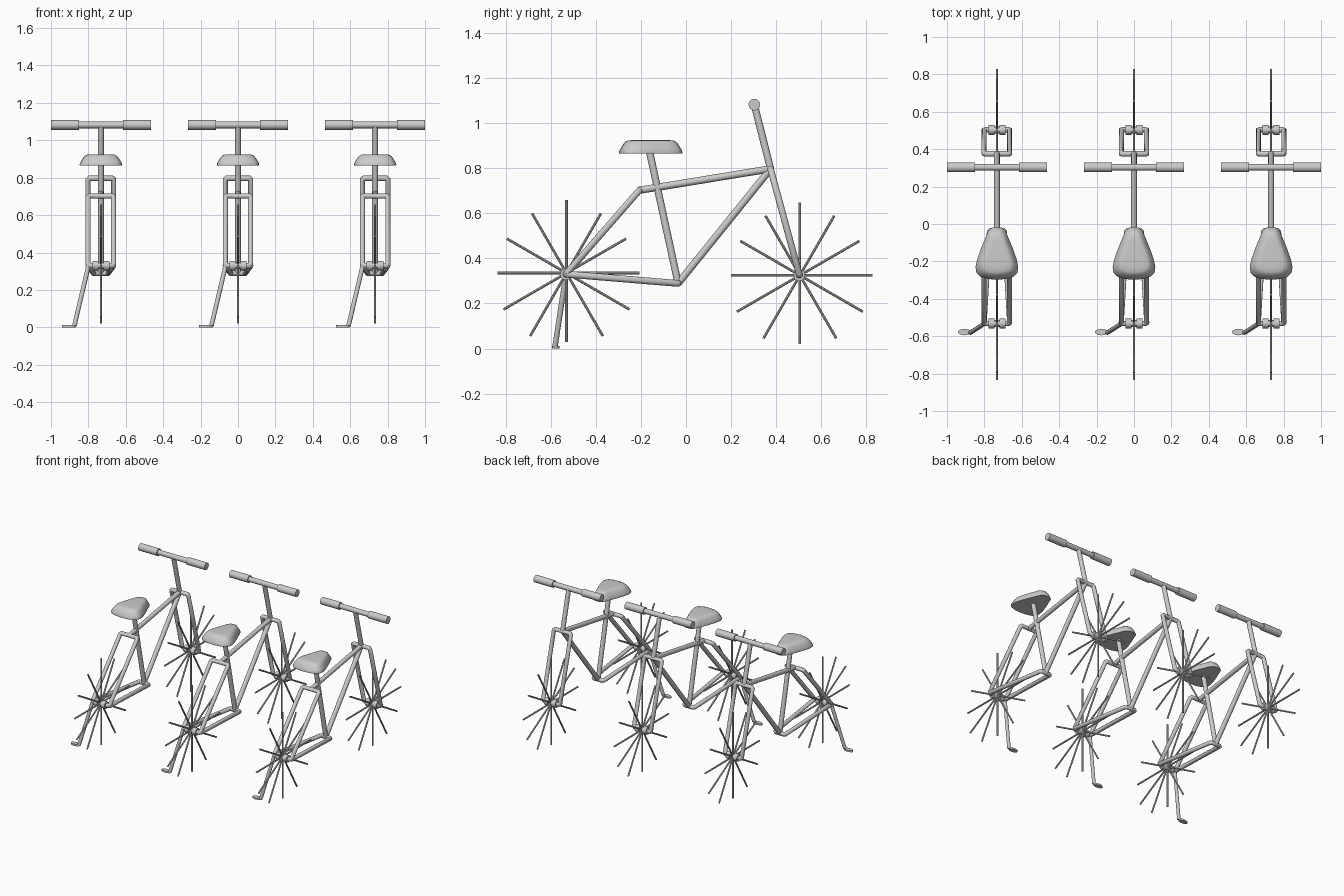
import bpy, bmesh
from math import sin, cos, radians
from mathutils import Vector

if "Cube" in bpy.data.objects:
    bpy.data.objects.remove(bpy.data.objects["Cube"])

parts = []


def finish(ob, angle=40):
    bpy.ops.object.select_all(action='DESELECT')
    ob.select_set(True)
    bpy.context.view_layer.objects.active = ob
    if ob.type == 'CURVE':
        bpy.ops.object.convert(target='MESH')
    ob = bpy.context.view_layer.objects.active
    bpy.ops.object.shade_smooth_by_angle(angle=radians(angle))
    parts.append(ob)


def tube(name, paths, r, closed=False, res=4):
    """Round tubes swept along one or more point paths."""
    cu = bpy.data.curves.new(name, 'CURVE')
    cu.dimensions = '3D'
    cu.bevel_depth = r
    cu.bevel_resolution = res
    cu.use_fill_caps = True
    for pts in paths:
        sp = cu.splines.new('POLY')
        sp.points.add(len(pts) - 1)
        for p, c in zip(sp.points, pts):
            p.co = (*c, 1)
        sp.use_cyclic_u = closed
    ob = bpy.data.objects.new(name, cu)
    bpy.context.collection.objects.link(ob)
    finish(ob)


def bracket(a, b, wa, wb, c=0.008):
    """Closed loop between points a and b (y, z), half widths wa and wb, corners chamfered."""
    A, B = Vector((0, *a)), Vector((0, *b))
    d = (B - A).normalized() * c
    half = [(wa - c, A), (wa, A + d), (wb, B - d), (wb - c, B)]
    pts = [(x, p.y, p.z) for x, p in half]
    return pts + [(-x, y, z) for x, y, z in reversed(pts)]


rear, front = (-0.532, 0.33), (0.503, 0.326)
bottom, head, rear_top = (-0.035, 0.289), (0.375, 0.797), (-0.207, 0.702)
seat_post = (-0.162, 0.875)
bar = (0.303, 1.082)

# Frame tubes on the centre plane
for name, a, b in (("top_tube", rear_top, head), ("down_tube", bottom, head),
                   ("seat_tube", bottom, seat_post), ("handlebar_stem", head, bar)):
    tube(name, [[(0, *a), (0, *b)]], 0.016)

# Fork and rear stays
tube("front_fork", [bracket(head, front, 0.068, 0.068)], 0.015, True)
tube("seat_stays", [bracket(rear_top, rear, 0.068, 0.068)], 0.015, True)
tube("chain_stays", [bracket(bottom, rear, 0.04, 0.068)], 0.015, True)

# Handlebar and grips
tube("handlebar", [[(-0.2, *bar), (0.2, *bar)]], 0.018)
tube("grips", [[(s * 0.118, *bar), (s * 0.267, *bar)] for s in (-1, 1)], 0.026, res=6)

# Hubs and spokes; each spoke runs through the hub, slightly off centre
for name, (y, z), lift in (("rear", rear, 0.005), ("front", front, -0.001)):
    tube(name + "_hub", [[(-0.045, y, z), (0.045, y, z)]], 0.018)
    tube(name + "_hub_flanges", [[(s * 0.014, y, z), (s * 0.045, y, z)] for s in (-1, 1)], 0.026)
    spokes = []
    for deg in (0, 90, 210, 240, 300, 330):
        c, s = cos(radians(deg)), sin(radians(deg))
        spokes.append([(0, y + 0.002 + c * t, z + lift + s * t) for t in (-0.305, 0.323)])
    tube(name + "_spokes", spokes, 0.0058, res=2)

# Saddle: pear outline lofted upward
half = [(0.025, -0.019), (0.046, -0.035), (0.062, -0.075), (0.085, -0.13), (0.106, -0.19),
        (0.114, -0.23), (0.11, -0.26), (0.09, -0.281), (0.05, -0.294)]
outline = [(0, -0.015)] + half + [(0, -0.298)] + [(-x, y) for x, y in reversed(half)]
bm = bmesh.new()
rings = []
for z, k in ((0.866, 0.99), (0.871, 1), (0.886, 0.94), (0.903, 0.85), (0.917, 0.75), (0.923, 0.64), (0.925, 0.4)):
    rings.append([bm.verts.new((x * k, -0.158 + (y + 0.158) * (k * 0.8 + 0.2), z)) for x, y in outline])
n = len(outline)
for lo, hi in zip(rings, rings[1:]):
    for i in range(n):
        bm.faces.new((lo[i], lo[(i + 1) % n], hi[(i + 1) % n], hi[i]))
bm.faces.new(rings[0])
bm.faces.new(rings[-1])
bmesh.ops.recalc_face_normals(bm, faces=bm.faces)
me = bpy.data.meshes.new("seat")
bm.to_mesh(me)
bm.free()
seat = bpy.data.objects.new("seat", me)
bpy.context.collection.objects.link(seat)
finish(seat, 50)

# Kickstand with flat oval foot
tube("kickstand", [[(-0.066, *rear), (-0.142, -0.581, 0.008)]], 0.012)
bpy.ops.mesh.primitive_cylinder_add(vertices=20, radius=1, depth=1, location=(-0.173, -0.578, 0.006))
foot = bpy.context.object
foot.name = "kickstand_foot"
foot.scale = (0.036, 0.017, 0.012)
finish(foot)

# Repeat the bike on both sides
for ob in list(parts):
    for side, dx in (("left", -0.733), ("right", 0.733)):
        dup = ob.copy()
        dup.name = side + "_" + ob.name
        dup.location.x += dx
        bpy.context.collection.objects.link(dup)
